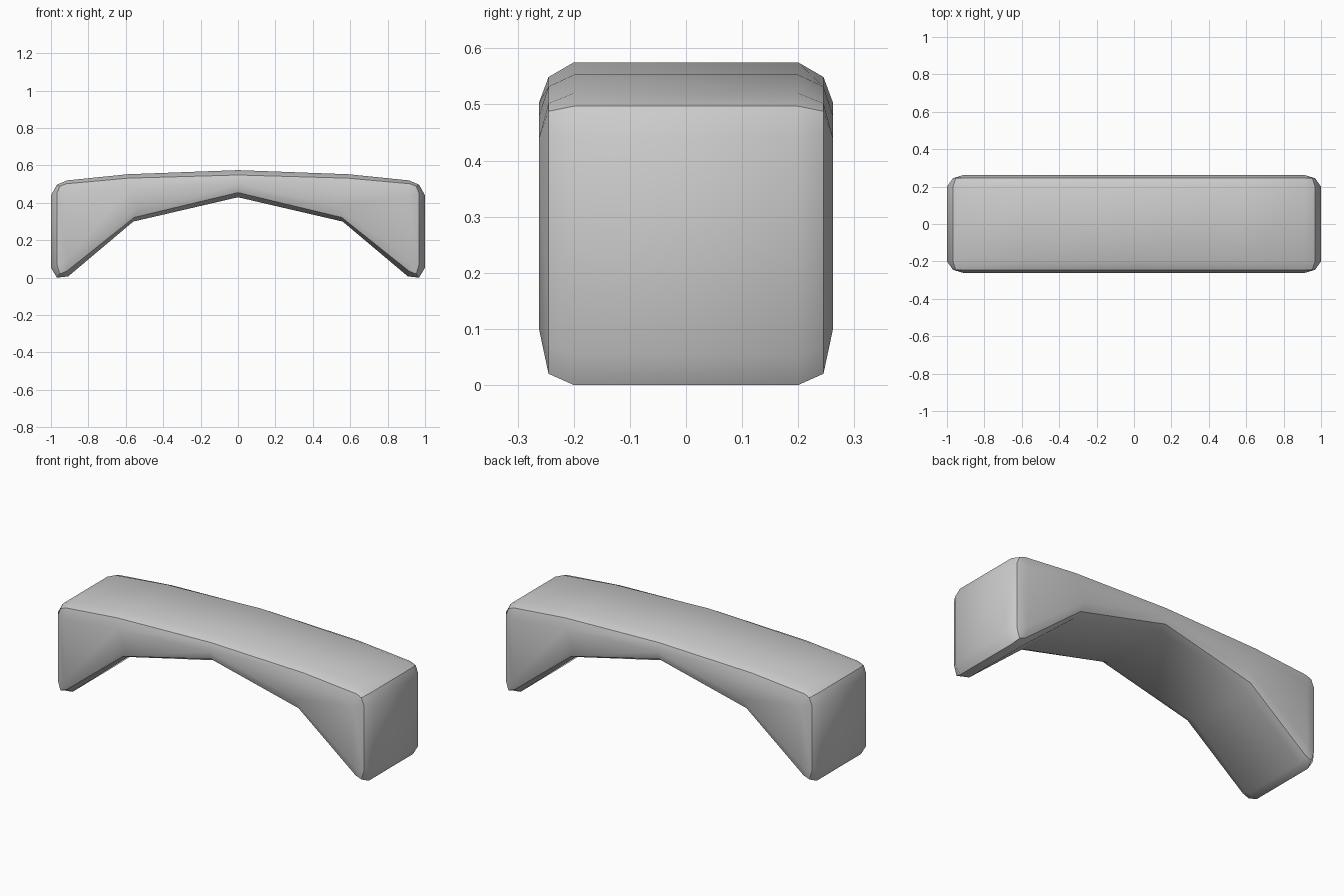
import bpy
import bmesh

cube = bpy.data.objects.get("Cube")
if cube:
    bpy.data.objects.remove(cube, do_unlink=True)

# Plain grey material
grey = bpy.data.materials.new("light_grey")
grey.use_nodes = True
colour = (0.6, 0.6, 0.6, 1)
grey.diffuse_color = colour
grey.node_tree.nodes["Principled BSDF"].inputs["Base Color"].default_value = colour

# Half outlines (x, z), from the crown around the leg to the arch apex
OUTLINE = [(0, .575), (.59, .553), (.915, .52), (.968, .497), (1, .44),
           (1, .053), (.968, 0), (.908, .007), (.56, .3), (0, .43)]
RIM = [(0, .549), (.59, .532), (.92, .502), (.953, .488), (.968, .45),
       (.968, .07), (.953, .02), (.915, .035), (.555, .322), (0, .455)]
FACE = [(0, .503), (.58, .48), (.91, .44), (.91, .44), (.91, .44),
        (.91, .1), (.91, .1), (.91, .1), (.535, .375), (0, .503)]


def full_ring(half):
    """Mirror a half outline into a closed ring."""
    return half + [(-x, z) for x, z in reversed(half[1:-1])]


# Rounded arch: rings stacked from front to back
layers = [(FACE, -.262), (RIM, -.245), (OUTLINE, -.2),
          (OUTLINE, .2), (RIM, .245), (FACE, .262)]
bm = bmesh.new()
rings = [[bm.verts.new((x, y, z)) for x, z in full_ring(half)] for half, y in layers]
count = len(rings[0])
for a, b in zip(rings, rings[1:]):
    for i in range(count):
        j = (i + 1) % count
        bm.faces.new((a[i], a[j], b[j], b[i]))

# Front and back faces, pinched together at the crown
apex = len(OUTLINE) - 1
for ring in (rings[0], rings[-1]):
    bm.faces.new(ring[:apex + 1])
    bm.faces.new(ring[apex:] + ring[:1])

for face in bm.faces:
    face.smooth = True

# Creases run along both rims and across the leg corners
for ring in (rings[1], rings[4]):
    for i in range(count):
        bm.edges.get((ring[i], ring[(i + 1) % count])).smooth = False
for i in (3, 6, count - 3, count - 6):
    for a, b in zip(rings[1:4], rings[2:5]):
        bm.edges.get((a[i], b[i])).smooth = False

bmesh.ops.remove_doubles(bm, verts=bm.verts, dist=.0005)
bmesh.ops.recalc_face_normals(bm, faces=bm.faces)

mesh = bpy.data.meshes.new("arched_handle")
bm.to_mesh(mesh)
bm.free()
mesh.materials.append(grey)
handle = bpy.data.objects.new("arched_handle", mesh)
bpy.context.collection.objects.link(handle)
